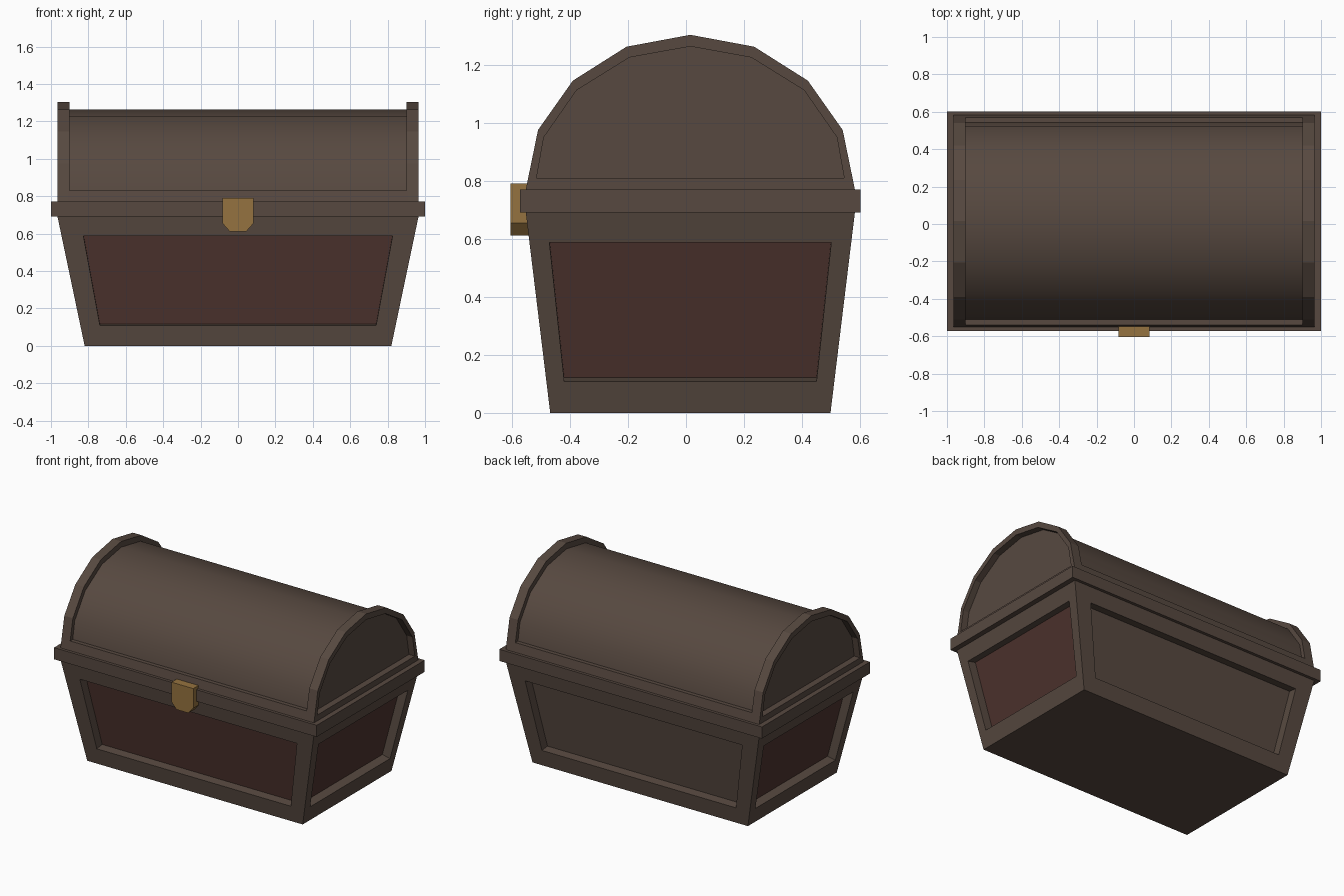
import bpy, bmesh
from mathutils import Vector

if "Cube" in bpy.data.objects:
    bpy.data.objects.remove(bpy.data.objects["Cube"])

YC = 0.015  # chest centre line, balanced by the latch in front


def material(name, rgb):
    m = bpy.data.materials.new(name)
    m.diffuse_color = (*rgb, 1)
    m.use_nodes = True
    m.node_tree.nodes["Principled BSDF"].inputs["Base Color"].default_value = m.diffuse_color
    return m


WOOD = material("brown_wood", (0.095, 0.066, 0.051))
RED = material("red_panel", (0.075, 0.033, 0.027))
BRASS = material("brass", (0.30, 0.17, 0.05))


def finish(name, bm, mats):
    bmesh.ops.remove_doubles(bm, verts=bm.verts, dist=1e-5)
    bmesh.ops.recalc_face_normals(bm, faces=bm.faces)
    me = bpy.data.meshes.new(name)
    bm.to_mesh(me)
    bm.free()
    for m in mats:
        me.materials.append(m)
    ob = bpy.data.objects.new(name, me)
    bpy.context.collection.objects.link(ob)
    return ob


def add_face(bm, pts, mat=0):
    f = bm.faces.new([bm.verts.new(p) for p in pts])
    f.material_index = mat


def prism(name, pts, offset, mat):
    """Solid made by sweeping a flat outline along an offset."""
    bm = bmesh.new()
    low = [Vector(p) for p in pts]
    high = [p + Vector(offset) for p in low]
    add_face(bm, low)
    add_face(bm, high)
    for i in range(len(low)):
        j = (i + 1) % len(low)
        add_face(bm, [low[i], low[j], high[j], high[i]])
    return finish(name, bm, [mat])


def rect(x, y, z):
    return [Vector((sx * x, YC + sy * y, z)) for sx, sy in ((-1, -1), (1, -1), (1, 1), (-1, 1))]


# Tapered body with a recessed panel on each side (back panel stays brown)
bm = bmesh.new()
base, top = rect(0.82, 0.483, 0), rect(0.965, 0.567, 0.69)
add_face(bm, base)
add_face(bm, top)
for i in range(4):
    j = (i + 1) % 4
    outer = [base[i], base[j], top[j], top[i]]

    def at(u, v):
        return base[i].lerp(base[j], u).lerp(top[i].lerp(top[j], u), v)

    inner = [at(0.062, 0.158), at(0.938, 0.158), at(0.938, 0.85), at(0.062, 0.85)]
    n = (outer[1] - outer[0]).cross(outer[3] - outer[0]).normalized()
    deep = [p - n * 0.06 for p in inner]
    for k in range(4):
        m = (k + 1) % 4
        add_face(bm, [outer[k], outer[m], inner[m], inner[k]])
        add_face(bm, [inner[k], inner[m], deep[m], deep[k]])
    add_face(bm, deep, 0 if i == 2 else 1)
finish("chest_body", bm, [WOOD, RED])

# Band around the seam
prism("seam_band", rect(1.0, 0.587, 0.69), (0, 0, 0.08), WOOD)


# Half profiles of the lid, mirrored across the centre line
def arch(half):
    return [(YC - y, z) for y, z in half] + [(YC + y, z) for y, z in reversed(half[:-1])]


OUTER = arch([(0.567, 0.77), (0.525, 0.975), (0.405, 1.145), (0.22, 1.262), (0, 1.303)])
INNER = arch([(0.53, 0.81), (0.505, 0.95), (0.392, 1.112), (0.21, 1.225), (0, 1.263)])

# Lid barrel, smooth around the curve with flat ends
profile = [(YC - 0.53, 0.77)] + INNER + [(YC + 0.53, 0.77)]
barrel = prism("lid_barrel", [(-0.92, y, z) for y, z in profile], (1.84, 0, 0), WOOD)
for p in barrel.data.polygons:
    p.use_smooth = abs(p.normal.x) < 0.5 and p.normal.z > 0.05

# Raised arch frames on both ends of the lid
for side, s in (("left", -1), ("right", 1)):
    bm = bmesh.new()
    for i in range(len(OUTER)):
        j = (i + 1) % len(OUTER)
        a, b, c, d = OUTER[i], OUTER[j], INNER[j], INNER[i]
        for x in (0.90, 0.965):
            add_face(bm, [(s * x, *p) for p in (a, b, c, d)])
        for p, q in ((a, b), (c, d)):
            add_face(bm, [(s * 0.90, *p), (s * 0.90, *q), (s * 0.965, *q), (s * 0.965, *p)])
    finish(side + "_lid_arch", bm, [WOOD])

# Rails along the lower edge of the lid
for side, s in (("front", -1), ("back", 1)):
    pts = [(0.567, 0.77), (0.555, 0.83), (0.50, 0.83), (0.50, 0.77)]
    prism(side + "_lid_rail", [(-0.91, YC + s * y, z) for y, z in pts], (1.82, 0, 0), WOOD)

# Brass latch
half = [(0.083, 0.79), (0.083, 0.655), (0.045, 0.612)]
outline = half + [(-x, z) for x, z in reversed(half)]
prism("latch", [(x, -0.605, z) for x, z in outline], (0, 0.065, 0), BRASS)
